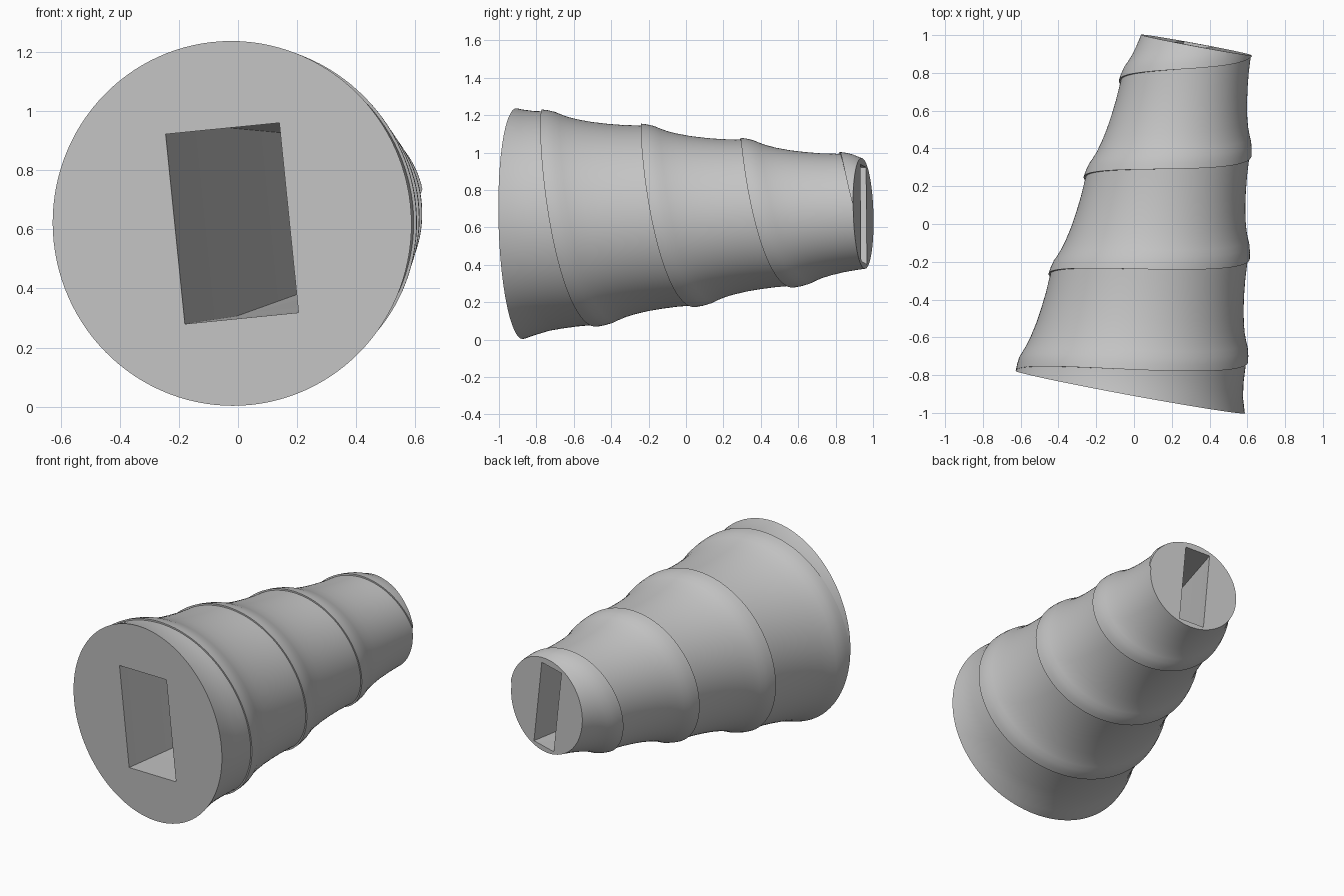
import bpy, bmesh, math
from mathutils import Matrix, Vector

cube = bpy.data.objects.get("Cube")
if cube:
    bpy.data.objects.remove(cube, do_unlink=True)

# Grip axis, from the centre of the wide end to the centre of the narrow end
START, END = Vector((-0.02, -0.89, 0.62)), Vector((0.32, 0.95, 0.67))
LENGTH = (END - START).length
axis = (END - START).normalized()
side = axis.cross(Vector((0, 0, 1))).normalized()
up = side.cross(axis)
FRAME = Matrix.Translation(START) @ Matrix((side, axis, up)).transposed().to_4x4()

R_WIDE, R_NARROW = 0.617, 0.303
PITCH, FIRST = 0.538, 0.137
SIDES = 120
# Ridge section over one pitch: (fraction, offset from the cone)
RIDGE = [(0, .013), (.06, .0135), (.13, .010), (.19, .001), (.26, -.007),
         (.36, -.013), (.5, -.016), (.65, -.014), (.8, -.009), (.92, -.002), (1, .003)]


def ridge_offset(f):
    for (f0, o0), (f1, o1) in zip(RIDGE, RIDGE[1:]):
        if f <= f1:
            return o0 + (o1 - o0) * (f - f0) / (f1 - f0)
    return RIDGE[-1][1]


def grip_point(a, turn, f):
    crest = FIRST + PITCH * (turn + a / math.tau)
    s = crest + f * PITCH
    if s < 0 or s > LENGTH:
        s = min(max(s, 0), LENGTH)
        f = ((s - crest) / PITCH) % 1
    fade = min(1, s / 0.1)
    r = R_WIDE + (R_NARROW - R_WIDE) * s / LENGTH + fade * ridge_offset(f)
    return r * math.sin(a), s, r * math.cos(a)


def new_object(name, bm):
    bmesh.ops.recalc_face_normals(bm, faces=bm.faces)
    bm.transform(FRAME)
    mesh = bpy.data.meshes.new(name)
    bm.to_mesh(mesh)
    bm.free()
    ob = bpy.data.objects.new(name, mesh)
    bpy.context.collection.objects.link(ob)
    return ob


# Tapered body with a spiral stepped ridge
bm = bmesh.new()
columns = []
for i in range(SIDES):
    a = math.tau * i / SIDES
    columns.append([bm.verts.new(grip_point(a, t, f))
                    for t in range(-2, 5) for f, _ in RIDGE])
# the last column meets the first one a full turn further on
columns.append(columns[0][len(RIDGE):])
for c0, c1 in zip(columns, columns[1:]):
    for j in range(min(len(c0), len(c1)) - 1):
        bm.faces.new((c0[j], c0[j + 1], c1[j + 1], c1[j]))
bmesh.ops.remove_doubles(bm, verts=bm.verts, dist=0.0003)
bmesh.ops.delete(bm, geom=[v for v in bm.verts if not v.link_faces], context='VERTS')
# Flat end caps
bmesh.ops.holes_fill(bm, edges=[e for e in bm.edges if e.is_boundary], sides=0)
grip = new_object("grip", bm)

# Rectangular channel: straight half way, then tapering to the narrow end
bm = bmesh.new()
tilt = math.radians(5.6)
rings = []
for s, w, h in [(-.05, .393, .645), (.95, .393, .645),
                (LENGTH, .165, .52), (LENGTH + .05, .153, .513)]:
    ring = []
    for sx, sz in [(-1, -1), (1, -1), (1, 1), (-1, 1)]:
        x, z = sx * w / 2, sz * h / 2
        ring.append(bm.verts.new((x * math.cos(tilt) - z * math.sin(tilt), s,
                                  x * math.sin(tilt) + z * math.cos(tilt))))
    rings.append(ring)
for r0, r1 in zip(rings, rings[1:]):
    for k in range(4):
        n = (k + 1) % 4
        bm.faces.new((r0[k], r0[n], r1[n], r1[k]))
bm.faces.new(rings[0])
bm.faces.new(rings[-1])
cutter = new_object("channel_cutter", bm)
cutter.hide_render = True

# Cut the channel through the body
cut = grip.modifiers.new("channel", 'BOOLEAN')
cut.operation = 'DIFFERENCE'
cut.solver = 'EXACT'
cut.object = cutter
bpy.ops.object.select_all(action='DESELECT')
grip.select_set(True)
bpy.context.view_layer.objects.active = grip
bpy.ops.object.modifier_apply(modifier=cut.name)
bpy.data.objects.remove(cutter, do_unlink=True)
bpy.ops.object.shade_smooth_by_angle(angle=math.radians(30))

# Plain grey
grey = bpy.data.materials.new("grey")
grey.use_nodes = True
colour = (0.55, 0.55, 0.55, 1)
grey.diffuse_color = colour
grey.node_tree.nodes["Principled BSDF"].inputs["Base Color"].default_value = colour
grip.data.materials.clear()
grip.data.materials.append(grey)
